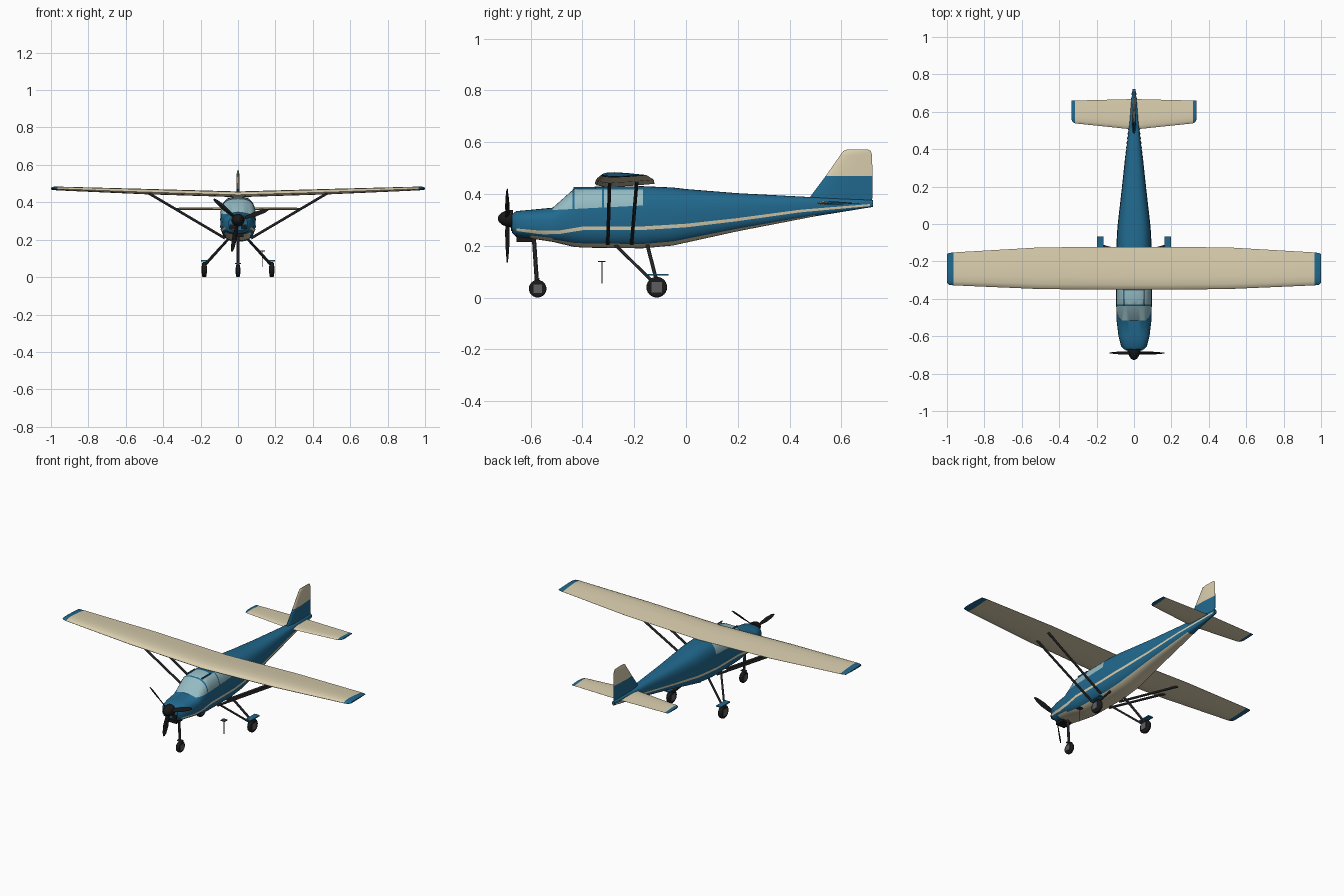
import bpy, bmesh, math
from mathutils import Vector, Matrix

cube = bpy.data.objects.get("Cube")
if cube:
    bpy.data.objects.remove(cube)


def material(name, rgb, rough=0.5):
    m = bpy.data.materials.new(name)
    m.use_nodes = True
    m.diffuse_color = (*rgb, 1)
    bsdf = next(n for n in m.node_tree.nodes if n.type == 'BSDF_PRINCIPLED')
    bsdf.inputs["Base Color"].default_value = (*rgb, 1)
    bsdf.inputs["Roughness"].default_value = rough
    return m


BLUE = material("blue paint", (0.015, 0.14, 0.27))
CREAM = material("cream paint", (0.69, 0.61, 0.42))
GLASS = material("window glass", (0.30, 0.50, 0.55))
STEEL = material("dark steel", (0.05, 0.05, 0.055))
BLACK = material("black rubber", (0.01, 0.01, 0.01))
HUB = material("hub grey", (0.11, 0.11, 0.12))


def finish(name, bm, mats, angle=35):
    bmesh.ops.recalc_face_normals(bm, faces=bm.faces[:])
    me = bpy.data.meshes.new(name)
    bm.to_mesh(me)
    bm.free()
    for m in mats:
        me.materials.append(m)
    ob = bpy.data.objects.new(name, me)
    bpy.context.collection.objects.link(ob)
    bpy.ops.object.select_all(action='DESELECT')
    ob.select_set(True)
    bpy.context.view_layer.objects.active = ob
    bpy.ops.object.shade_smooth_by_angle(angle=math.radians(angle))
    return ob


def loft(rings, closed=True):
    bm = bmesh.new()
    rows = [[bm.verts.new(p) for p in r] for r in rings]
    n = len(rows[0])
    for a, b in zip(rows, rows[1:]):
        for i in range(n if closed else n - 1):
            j = (i + 1) % n
            bm.faces.new((a[i], a[j], b[j], b[i]))
    if closed:
        bm.faces.new(rows[0])
        bm.faces.new(rows[-1])
    return bm


def box(name, center, size, mat):
    bm = bmesh.new()
    bmesh.ops.create_cube(bm, size=1, matrix=Matrix.Translation(center) @ Matrix.Diagonal((*size, 1)))
    return finish(name, bm, [mat])


def rod(name, a, b, r, mat, r2=None, sides=10):
    a, b = Vector(a), Vector(b)
    d = b - a
    turn = d.to_track_quat('Z', 'Y').to_matrix().to_4x4()
    bm = bmesh.new()
    bmesh.ops.create_cone(bm, cap_ends=True, segments=sides, radius1=r, radius2=r if r2 is None else r2,
                          depth=d.length, matrix=Matrix.Translation((a + b) / 2) @ turn)
    return finish(name, bm, [mat])


# Fuselage stations: y, half width, bottom, top
STATIONS = [(-.672, .05, .25, .322), (-.655, .068, .234, .334), (-.60, .083, .228, .339),
            (-.515, .093, .215, .347), (-.435, .095, .196, .418), (-.40, .095, .193, .426),
            (-.35, .095, .192, .428), (-.167, .095, .19, .43), (-.05, .09, .201, .425),
            (.0, .086, .212, .419), (.2, .063, .256, .403), (.5, .03, .314, .387), (.722, .008, .35, .376)]
POWER = 2.8


def lerp_table(table, y):
    for a, b in zip(table, table[1:]):
        if y <= b[0]:
            t = (y - a[0]) / (b[0] - a[0])
            return [p + (q - p) * t for p, q in zip(a, b)][1:]
    return table[-1][1:]


def section(y, grow=0.0, sides=40):
    w, lo, hi = lerp_table(STATIONS, y)
    pts = []
    for i in range(sides):
        a = 2 * math.pi * i / sides
        c, s = math.cos(a), math.sin(a)
        pts.append((math.copysign(abs(c) ** (2 / POWER), c) * (w + grow), y,
                    (lo + hi) / 2 + math.copysign(abs(s) ** (2 / POWER), s) * ((hi - lo) / 2 + grow)))
    return pts


def side_x(y, z):
    w, lo, hi = lerp_table(STATIONS, y)
    t = min(1, abs(z - (lo + hi) / 2) / ((hi - lo) / 2))
    return w * (1 - t ** POWER) ** (1 / POWER)


def sill(y):
    return 0.338 + (y + 0.515) * 0.05


# Fuselage with cut-in windows and painted belly
bm = loft([section(s[0]) for s in STATIONS])
for point, normal in (((0, -.515, .338), (0, -.05, 1)), ((0, 0, .418), (0, 0, 1))):
    faces = [f for f in bm.faces if -.52 < f.calc_center_median().y < -.167]
    geom = set(faces) | {e for f in faces for e in f.edges} | {v for f in faces for v in f.verts}
    bmesh.ops.bisect_plane(bm, geom=list(geom), plane_co=point, plane_no=normal, dist=1e-5)
bm.normal_update()
bmesh.ops.recalc_face_normals(bm, faces=bm.faces[:])
for f in bm.faces:
    c = f.calc_center_median()
    if -.515 < c.y < -.167 and c.z > sill(c.y) and (c.y < -.35 or c.z < .418):
        f.material_index = 1
    elif f.normal.z < -.8 and -.6 < c.y < .6:
        f.material_index = 2
finish("fuselage", bm, [BLUE, GLASS, CREAM])


# Window frames hugging the cabin
def hoop(name, y, width):
    rings = [[p for p in section(yy, .002, 64)[:33] if p[2] > sill(y) - .004]
             for yy in (y - width / 2, y + width / 2)]
    n = min(len(r) for r in rings)
    rings = [r[(len(r) - n) // 2:][:n] for r in rings]
    finish(name, loft(rings, False), [BLUE])


hoop("windscreen_frame", -.435, .008)
hoop("door_pillar_frame", -.32, .008)
for s in (-1, 1):
    box("roof_frame", (s * .053, -.392, .4225), (.005, .085, .008), BLUE)

# Side stripes: y, height, half thickness
STRIPE = [(-.655, .262, .005), (-.56, .251, .007), (-.49, .252, .007), (-.40, .267, .007),
          (-.18, .267, .007), (.0, .278, .007), (.2, .301, .006), (.44, .334, .005), (.71, .357, .004)]
for s in (-1, 1):
    rows = []
    for i in range(81):
        y = -.655 + 1.365 * i / 80
        mid, half = lerp_table(STRIPE, y)
        rows.append([(s * (side_x(y, z) + .002), y, z) for z in (mid - half, mid, mid + half)])
    finish("side_stripe", loft(rows, False), [CREAM])


# Flying surfaces share one aerofoil outline (chord fraction, height fraction)
FOIL = [(0, 0), (.03, .45), (.12, .85), (.3, 1), (.6, .7), (1, .04),
        (1, -.04), (.6, -.5), (.3, -.7), (.12, -.6), (.03, -.35)]


def aerofoil(x, front, back, z, thick):
    return [(x, front + (back - front) * u, z + v * thick) for u, v in FOIL]


def surface(name, half, tip_start):
    stations = [(-x, *r) for x, *r in reversed(half[1:])] + half
    bm = loft([aerofoil(*s) for s in stations])
    for f in bm.faces:
        f.material_index = int(abs(f.calc_center_median().x) > tip_start)
    return finish(name, bm, [CREAM, BLUE], 50)


surface("main_wing", [(0, -.352, -.122, .440, .018), (.5, -.348, -.125, .455, .017),
                      (.965, -.328, -.152, .472, .012), (.99, -.325, -.155, .473, .010),
                      (1.0, -.315, -.16, .473, .005)], .965)
surface("tailplane", [(0, .505, .668, .364, .008), (.315, .538, .66, .364, .007),
                      (.328, .545, .66, .364, .006), (.335, .56, .66, .364, .004)], .315)

# Tail fin with cream upper half
FIN = [(.36, .475, .718, .011), (.392, .482, .72, .011), (.47, .54, .72, .009),
       (.55, .596, .719, .007), (.566, .608, .714, .006), (.571, .62, .705, .003)]
bm = loft([[(v * t * (1 if v > 0 else 1.4), a + (b - a) * u, z) for u, v in FOIL] for z, a, b, t in FIN])
for f in bm.faces:
    f.material_index = int(f.calc_center_median().z > .47)
finish("tail_fin", bm, [BLUE, CREAM], 50)


# Wheels
def wheel(name, x, y, r, width):
    ob = rod(name + "_tyre", (x - width / 2, y, r), (x + width / 2, y, r), r, BLACK, sides=24)
    bev = ob.modifiers.new("round", 'BEVEL')
    bev.width, bev.segments = width * .3, 3
    box(name + "_hub", (x, y, r), (width + .006, r, r), HUB)


wheel("nose_wheel", 0, -.573, .034, .022)
rod("nose_leg", (0, -.588, .235), (0, -.576, .06), .008, STEEL)
box("nose_fork", (0, -.575, .073), (.03, .02, .006), STEEL)
for s in (-1, 1):
    # Main gear, mudguards and wing struts
    wheel("main_wheel", s * .18, -.113, .04, .025)
    rod("front_gear_leg", (s * .05, -.275, .205), (s * .172, -.135, .068), .006, STEEL)
    rod("rear_gear_leg", (s * .05, -.15, .205), (s * .175, -.115, .07), .007, STEEL)
    box("mudguard", (s * .18, -.112, .088), (.034, .09, .007), BLUE)
    rod("front_wing_strut", (s * .07, -.302, .208), (s * .48, -.295, .45), .007, STEEL)
    rod("rear_wing_strut", (s * .07, -.21, .208), (s * .48, -.19, .45), .007, STEEL)
    # Cowl openings
    box("cooling_inlet", (s * .03, -.672, .268), (.03, .008, .024), BLACK)
box("chin_scoop", (0, -.625, .226), (.06, .06, .022), BLACK)

# Propeller: lathed spinner and three twisted blades
HUB_Z = .305
spinner = [(-.727, .004), (-.722, .014), (-.71, .024), (-.695, .031), (-.678, .034), (-.668, .034)]
finish("spinner", loft([[(r * math.cos(i * math.pi / 10), y, HUB_Z + r * math.sin(i * math.pi / 10))
                         for i in range(20)] for y, r in spinner]), [BLACK])
BLADE = [(.015, .008, 60), (.05, .012, 45), (.10, .015, 32), (.15, .011, 24), (.172, .004, 20)]
for k in range(3):
    spin = Matrix.Translation((0, -.69, HUB_Z)) @ Matrix.Rotation(-math.radians(19 + 120 * k), 4, 'Y')
    rings = []
    for r, half, pitch in BLADE:
        c, s = math.cos(math.radians(pitch)), math.sin(math.radians(pitch))
        rings.append([spin @ Vector((r, u * s - v * c, u * c + v * s))
                      for u, v in ((half, 0), (0, .003), (-half, 0), (0, -.003))])
    finish("propeller_blade", loft(rings), [BLACK])

# Boarding step hanging beside the cabin
rod("step_post", (.13, -.325, .055), (.13, -.325, .14), .002, STEEL, sides=8)
box("step_plate", (.13, -.325, .14), (.03, .03, .004), STEEL)
